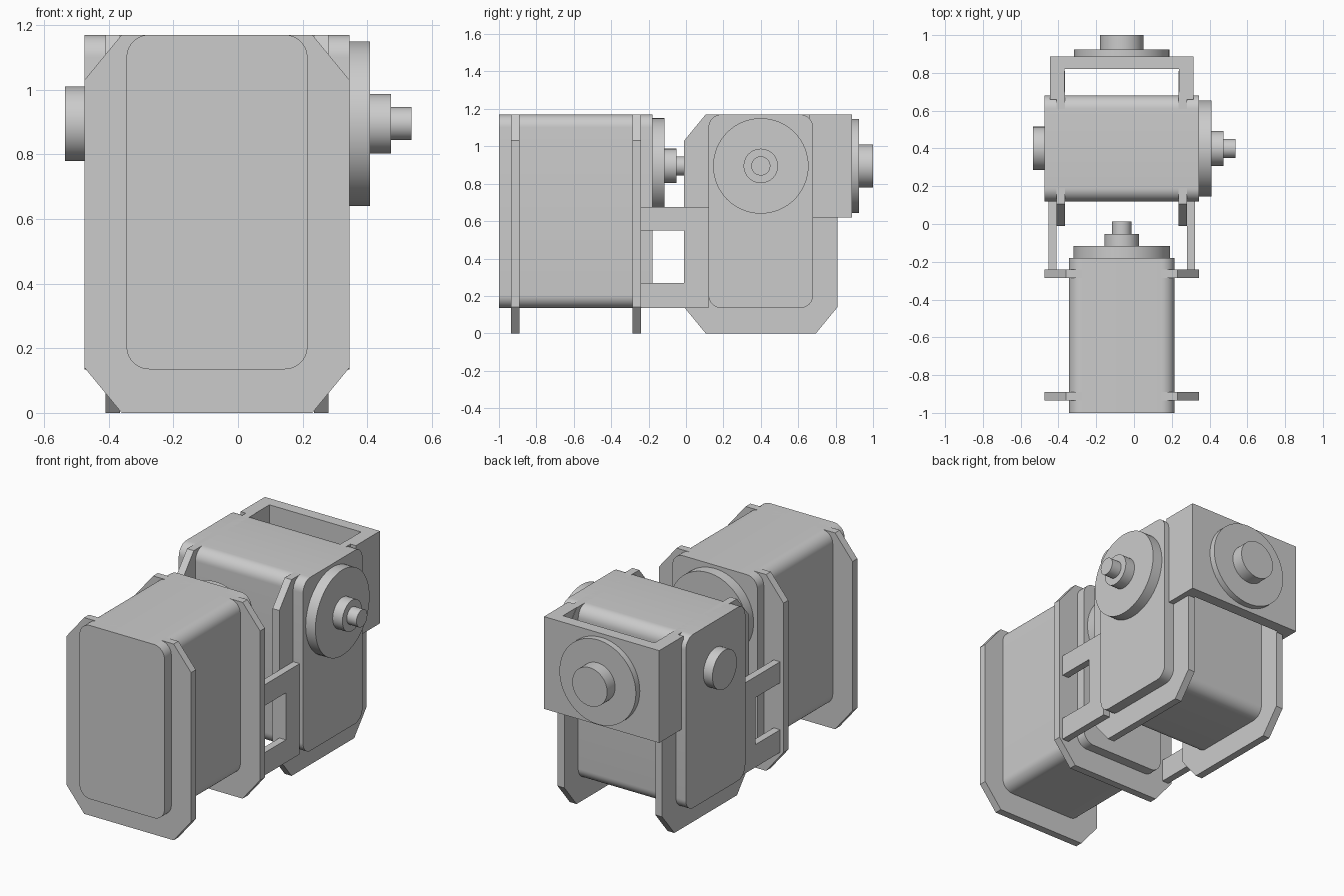
import bpy, bmesh, math
from mathutils import Matrix, Vector

if "Cube" in bpy.data.objects:
    bpy.data.objects.remove(bpy.data.objects["Cube"], do_unlink=True)

grey = bpy.data.materials.new("plain grey")
grey.use_nodes = True
grey.diffuse_color = (0.6, 0.6, 0.6, 1)
grey.node_tree.nodes["Principled BSDF"].inputs["Base Color"].default_value = (0.6, 0.6, 0.6, 1)

MID = -0.065          # x centre of the front servo and of both brackets
AXIS_Z = 0.895        # height of every shaft
TOP, LOW = 1.17, 0.135


def extrude(name, axis, outline, start, end, smooth=False):
    """Prism along x or y; outline points are (other horizontal axis, z)."""
    def place(p, d):
        return (d, p[0], p[1]) if axis == "x" else (p[0], d, p[1])
    bm = bmesh.new()
    face = bm.faces.new([bm.verts.new(place(p, start)) for p in outline])
    grown = bmesh.ops.extrude_face_region(bm, geom=[face])["geom"]
    shift = Vector(place((0, 0), end - start))
    bmesh.ops.translate(bm, vec=shift, verts=[v for v in grown if isinstance(v, bmesh.types.BMVert)])
    bmesh.ops.recalc_face_normals(bm, faces=bm.faces)
    mesh = bpy.data.meshes.new(name)
    bm.to_mesh(mesh)
    bm.free()
    mesh.materials.append(grey)
    obj = bpy.data.objects.new(name, mesh)
    bpy.context.collection.objects.link(obj)
    if smooth:
        bpy.ops.object.select_all(action="DESELECT")
        obj.select_set(True)
        bpy.context.view_layer.objects.active = obj
        bpy.ops.object.shade_smooth_by_angle(angle=math.radians(30))
    return obj


def rounded(a0, a1, z0, z1, r, steps=10):
    points = []
    corners = [(a1 - r, z1 - r), (a0 + r, z1 - r), (a0 + r, z0 + r), (a1 - r, z0 + r)]
    for k, (a, z) in enumerate(corners):
        for i in range(steps + 1):
            t = (k + i / steps) * math.pi / 2
            points.append((a + r * math.cos(t), z + r * math.sin(t)))
    return points


def octagon(mid):
    h, c, w = 0.41, 0.115, 0.14
    right = [(mid + h - c, 0), (mid + h, w), (mid + h, TOP - w), (mid + h - c, TOP)]
    return right + [(2 * mid - a, z) for a, z in reversed(right)]


def rect(a0, a1, z0, z1):
    return [(a0, z0), (a1, z0), (a1, z1), (a0, z1)]


def disc(name, axis, mid, r, start, end):
    ring = [(mid + r * math.cos(i * math.tau / 64), AXIS_Z + r * math.sin(i * math.tau / 64))
            for i in range(64)]
    extrude(name, axis, ring, start, end, True)


def servo(name, axis, mid, back, front):
    """Rounded body with stepped output shaft on its front end."""
    extrude(name + "_body", axis, rounded(mid - 0.28, mid + 0.28, LOW, TOP, 0.07), back, front, True)
    for k, (part, r) in enumerate([("horn", 0.255), ("hub", 0.092), ("shaft", 0.051)]):
        disc(f"{name}_{part}", axis, mid, r, front + k * 0.064, front + (k + 1) * 0.064)


# Front servo, its shaft pointing back, with two mounting plates
servo("front_servo", "y", MID, -1.0, -0.18)
for name, y in (("front", -0.935), ("rear", -0.285)):
    extrude(f"front_servo_{name}_plate", "y", octagon(MID), y, y + 0.045)

# Rear servo, its shaft pointing to +x, with idler boss and two mounting plates
servo("rear_servo", "x", 0.4, -0.475, 0.345)
disc("idler_boss", "x", 0.4, 0.115, -0.535, -0.475)
for side, s in (("left", 1), ("right", -1)):
    extrude(f"rear_servo_{side}_plate", "x", octagon(0.4), MID + s * 0.3, MID + s * 0.345)
    # C-shaped link joining the two servos
    link = [(-0.24, LOW), (0.12, LOW), (0.12, 0.675), (-0.24, 0.675),
            (-0.24, 0.55), (-0.01, 0.55), (-0.01, 0.27), (-0.24, 0.27)]
    extrude(f"{side}_link", "x", link, MID + s * 0.345, MID + s * 0.388)
    # Arm of the rear bracket
    extrude(f"{side}_bracket_arm", "x", rect(0.66, 0.82, 0.62, TOP), MID + s * 0.302, MID + s * 0.38)

# Back wall of the bracket with its round coupling
extrude("bracket_back", "y", rect(MID - 0.38, MID + 0.38, 0.62, TOP), 0.82, 0.888)
disc("coupling_disc", "y", MID, 0.252, 0.888, 0.925)
disc("coupling_hub", "y", MID, 0.115, 0.925, 1.0)
